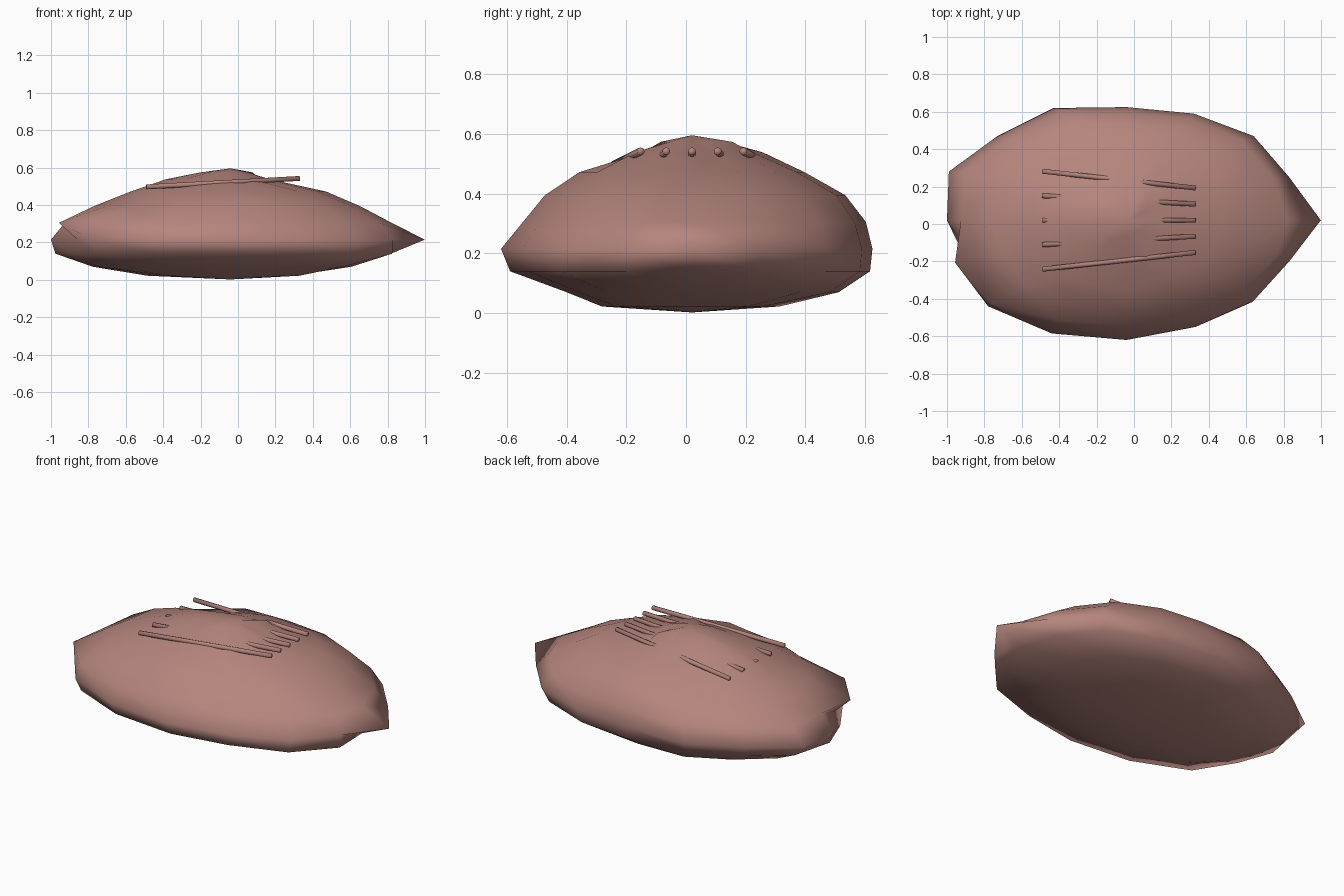
import bpy, bmesh, random
from mathutils import Vector

random.seed(4)
if "Cube" in bpy.data.objects:
    bpy.data.objects.remove(bpy.data.objects["Cube"], do_unlink=True)

meat = bpy.data.materials.new("dusty pink")
meat.use_nodes = True
colour = (0.46, 0.235, 0.205, 1)
meat.diffuse_color = colour
meat.node_tree.nodes["Principled BSDF"].inputs["Base Color"].default_value = colour

CX, CY = -0.04, 0.02

# Outline of the slab, counter-clockwise from +x, measured from the centre
outline = [(.94, 0), (.87, .23), (.68, .45), (.36, .57), (0, .605), (-.39, .6),
           (-.69, .45), (-.95, .26), (-.96, 0), (-.91, -.23), (-.74, -.46),
           (-.4, -.605), (0, -.64), (.37, -.57), (.68, -.43), (.87, -.22)]

# Rings from the top down: height, then reach towards +x, -x, +y, -y
rings = [(.574, .10, .16, .17, .14), (.538, .22, .33, .36, .26),
         (.472, .54, .53, .62, .56), (.395, .74, .73, .85, .75),
         (.305, .91, .90, .96, .88), (.215, 1, 1, 1, 1),
         (.14, .92, .98, .99, .95), (.07, .69, .77, .81, .66),
         (.022, .40, .42, .45, .43)]

# Lumps and dents on each ring: point of the outline -> extra scale
lumps = [{2: 1.8, 4: 1.2, 11: 1.3},
         {4: 1.1, 5: .85, 6: .8, 8: 1.08, 9: 1.05, 13: 1.3},
         {1: 1.07, 5: .9, 6: .85, 8: 1.05, 12: 1.06},
         {6: .94, 8: 1.04, 12: 1.03},
         {8: 1.03, 9: 1.12, 10: 1.1},
         {0: 1.105, 9: .9},
         {5: .92, 6: .94, 7: .94, 9: .97, 13: 1.02, 14: 1.08, 15: 1.08},
         {}, {}]


def finish(name, bm):
    mesh = bpy.data.meshes.new(name)
    bmesh.ops.recalc_face_normals(bm, faces=bm.faces)
    for face in bm.faces:
        face.smooth = True
    bm.to_mesh(mesh)
    bm.free()
    mesh.materials.append(meat)
    obj = bpy.data.objects.new(name, mesh)
    bpy.context.collection.objects.link(obj)


# Lumpy slab of meat
bm = bmesh.new()
loops = []
for level, (z, right, left, back, front) in enumerate(rings):
    noise = .12 if level in (0, 8) else 0 if level == 5 else .008
    loop = []
    for i, (x, y) in enumerate(outline):
        scale = lumps[level].get(i, 1) * random.uniform(1 - noise, 1 + noise)
        x *= (right if x > 0 else left) * scale
        y *= (back if y > 0 else front) * scale
        loop.append(bm.verts.new((CX + x, CY + y, z)))
    loops.append(loop)
count = len(outline)
for upper, lower in zip(loops, loops[1:]):
    for i in range(count):
        j = (i + 1) % count
        bm.faces.new((upper[i], lower[i], lower[j], upper[j]))
for loop, z in ((loops[0], .596), (loops[-1], .002)):
    pole = bm.verts.new((CX, CY, z))
    for i in range(count):
        bm.faces.new((pole, loop[i], loop[(i + 1) % count]))
finish("steak_body", bm)

# Grill marks fanning slightly across the top
for n in range(-2, 3):
    start = Vector((-.49, .02 + n * .131, .497))
    end = Vector((.33, .02 + n * .086, .542))
    axis = end - start
    bm = bmesh.new()
    bmesh.ops.create_cone(bm, cap_ends=True, segments=12, radius1=.013,
                          radius2=.013, depth=axis.length)
    bmesh.ops.rotate(bm, verts=bm.verts, cent=(0, 0, 0),
                     matrix=axis.to_track_quat('Z', 'Y').to_matrix())
    bmesh.ops.translate(bm, verts=bm.verts, vec=(start + end) / 2)
    finish(f"grill_mark_{n + 3}", bm)
